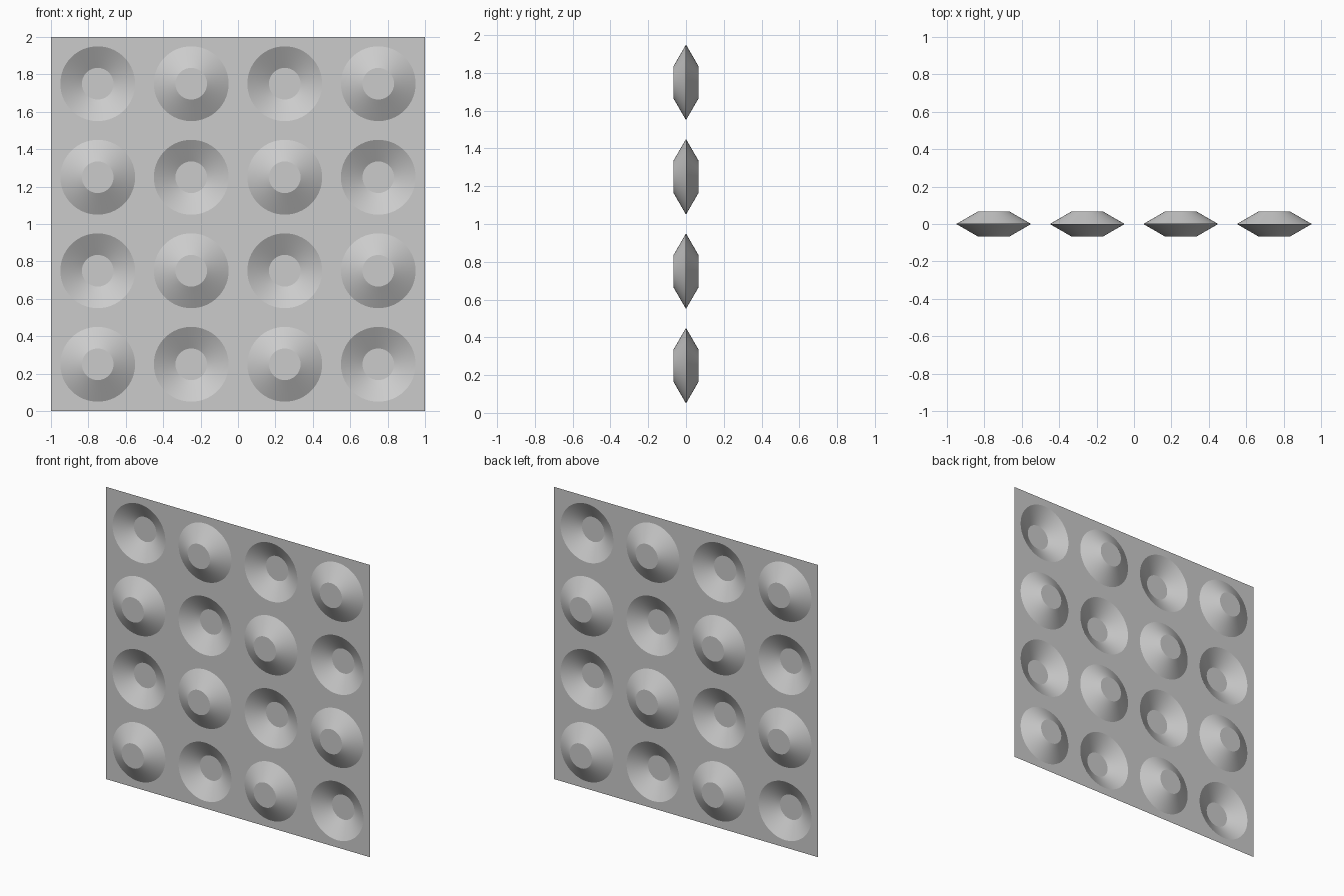
import bpy
import bmesh
from math import cos, sin, pi, radians

if "Cube" in bpy.data.objects:
    bpy.data.objects.remove(bpy.data.objects["Cube"], do_unlink=True)

TILES = 4          # dimples per side
PITCH = 0.5        # spacing of the dimples
RIM = 0.2          # dimple radius at the sheet
CAP = 0.0845       # radius of the flat dimple floor
DEPTH = 0.0667     # dimple height
SEGMENTS = 64

grey = bpy.data.materials.new("sheet grey")
grey.use_nodes = True
colour = (0.6, 0.6, 0.6, 1.0)
grey.diffuse_color = colour
grey.node_tree.nodes["Principled BSDF"].inputs["Base Color"].default_value = colour


def ring(bm, cx, cz, y, radius=None):
    """Loop of points around a tile centre: a circle, or the square tile border."""
    verts = []
    for i in range(SEGMENTS):
        c, s = cos(2 * pi * i / SEGMENTS), sin(2 * pi * i / SEGMENTS)
        r = radius or PITCH / 2 / max(abs(c), abs(s))
        verts.append(bm.verts.new((cx + r * c, y, cz + r * s)))
    return verts


def band(bm, inner, outer):
    """Quads joining two loops, facing the front."""
    for i in range(SEGMENTS):
        j = (i + 1) % SEGMENTS
        bm.faces.new((inner[i], outer[i], outer[j], inner[j]))


# Thin sheet of square tiles, pressed alternately forward and backward
bm = bmesh.new()
for col in range(TILES):
    for row in range(TILES):
        cx = (col - (TILES - 1) / 2) * PITCH
        cz = (row + 0.5) * PITCH
        y = -DEPTH if (col + row) % 2 == 0 else DEPTH
        border = ring(bm, cx, cz, 0)
        rim = ring(bm, cx, cz, 0, RIM)
        cap = ring(bm, cx, cz, y, CAP)
        band(bm, rim, border)
        band(bm, cap, rim)
        bm.faces.new(cap)
bmesh.ops.remove_doubles(bm, verts=bm.verts, dist=0.0001)

mesh = bpy.data.meshes.new("dimpled_sheet")
bm.to_mesh(mesh)
bm.free()
mesh.materials.append(grey)
sheet = bpy.data.objects.new("dimpled_sheet", mesh)
bpy.context.collection.objects.link(sheet)

# Smooth cone walls with crisp rims
bpy.ops.object.select_all(action='DESELECT')
sheet.select_set(True)
bpy.context.view_layer.objects.active = sheet
bpy.ops.object.shade_smooth_by_angle(angle=radians(15))
